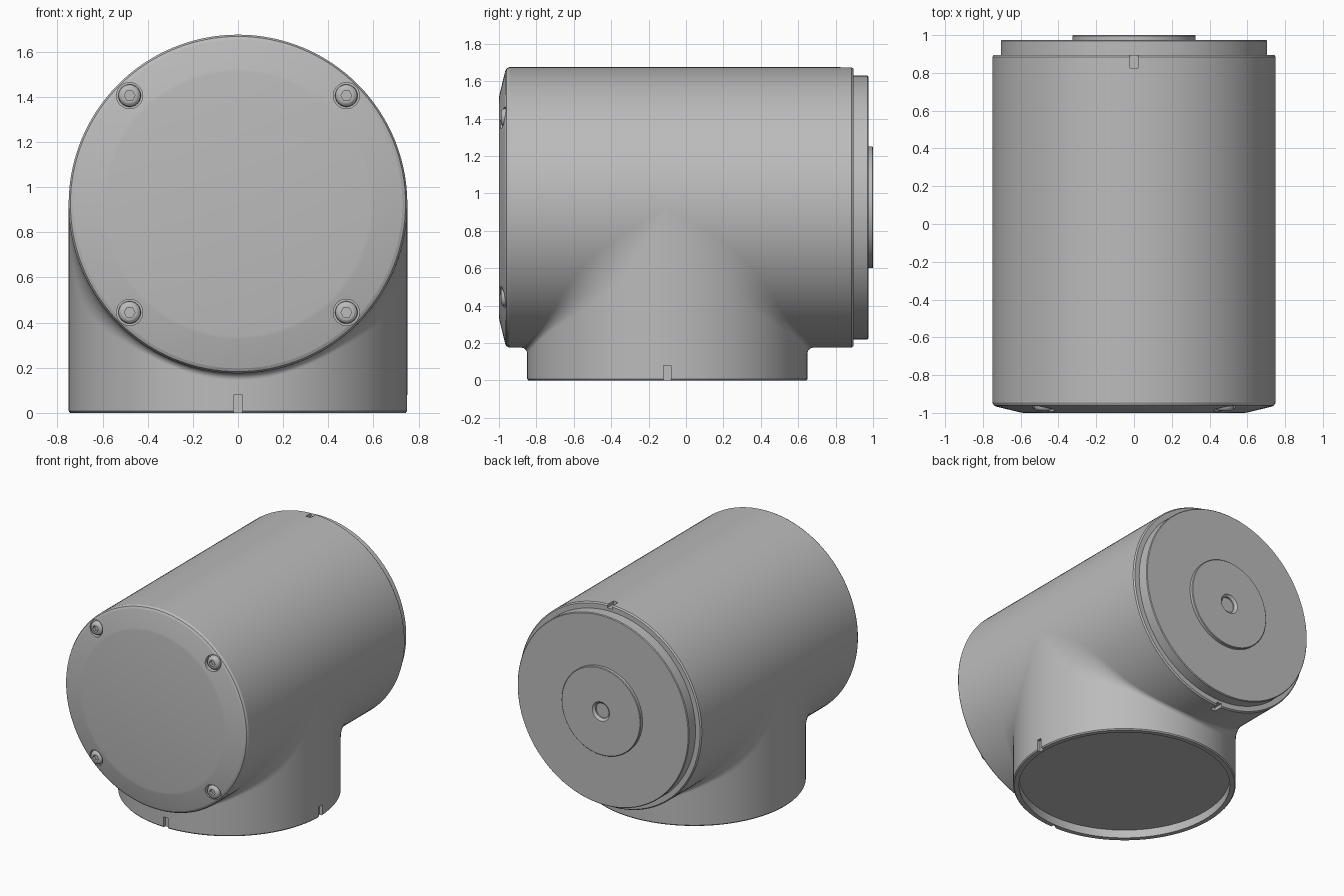
import bpy, bmesh, math
from mathutils import Matrix, Vector

if "Cube" in bpy.data.objects:
    bpy.data.objects.remove(bpy.data.objects["Cube"], do_unlink=True)

R = 0.75            # radius shared by barrel and neck
AXIS_Z = 0.925      # height of the barrel axis
NECK_Y = -0.1       # neck axis position

grey = bpy.data.materials.new("light_grey_metal")
grey.use_nodes = True
COLOUR = (0.5, 0.5, 0.5, 1)
grey.diffuse_color = COLOUR
grey.node_tree.nodes["Principled BSDF"].inputs["Base Color"].default_value = COLOUR

ALONG_Y = Matrix.Rotation(-math.pi / 2, 4, 'X')   # profile height runs along +y


def make(name, bm):
    bmesh.ops.remove_doubles(bm, verts=bm.verts, dist=1e-5)
    bmesh.ops.recalc_face_normals(bm, faces=bm.faces)
    mesh = bpy.data.meshes.new(name)
    bm.to_mesh(mesh)
    bm.free()
    mesh.materials.append(grey)
    ob = bpy.data.objects.new(name, mesh)
    bpy.context.collection.objects.link(ob)
    return ob


def lathe(name, profile, matrix, sides=128):
    """Closed solid turned from (radius, height) points."""
    bm = bmesh.new()
    rings = []
    for r, h in profile:
        rings.append([bm.verts.new(matrix @ Vector((r * math.cos(a), r * math.sin(a), h)))
                      for a in (2 * math.pi * i / sides for i in range(sides))])
    for low, high in zip(rings, rings[1:]):
        for i in range(sides):
            j = (i + 1) % sides
            bm.faces.new((low[i], low[j], high[j], high[i]))
    bm.faces.new(rings[0])
    bm.faces.new(rings[-1])
    return make(name, bm)


def box(size, centre):
    bm = bmesh.new()
    bmesh.ops.create_cube(bm, size=1, matrix=Matrix.Translation(centre) @ Matrix.Diagonal((*size, 1)))
    return make("cutter", bm)


def cut(ob, cutters):
    bpy.context.view_layer.objects.active = ob
    for c in cutters:
        mod = ob.modifiers.new("cut", 'BOOLEAN')
        mod.operation = 'DIFFERENCE'
        mod.solver = 'EXACT'
        mod.object = c
        bpy.ops.object.modifier_apply(modifier=mod.name)
        bpy.data.objects.remove(c, do_unlink=True)


def smooth(ob):
    bpy.ops.object.select_all(action='DESELECT')
    ob.select_set(True)
    bpy.context.view_layer.objects.active = ob
    bpy.ops.object.shade_smooth_by_angle(angle=math.radians(12))


parts = []
barrel_frame = Matrix.Translation((0, 0, AXIS_Z)) @ ALONG_Y
screw_spots = [(sx * 0.48, AXIS_Z + sz * 0.48) for sx in (-1, 1) for sz in (-1, 1)]

# Barrel with a sloped front rim, screw pockets and two index notches
barrel = lathe("barrel", [(0.585, -1), (0.6, -0.998), (0.728, -0.967), (0.742, -0.96), (R, -0.945),
                          (R, 0.885), (0.742, 0.895)], barrel_frame)
cutters = [lathe("cutter", [(0.058, -1.1), (0.058, -0.955)], Matrix.Translation((x, 0, z)) @ ALONG_Y, 32)
           for x, z in screw_spots]
cutters += [box((0.04, 0.12, 0.05), (0, 0.885, AXIS_Z + s * R)) for s in (-1, 1)]
cut(barrel, cutters)
parts.append(barrel)

# Stepped rear cover with a shallow centre hole
parts.append(lathe("rear_cover", [(0.705, 0.88), (0.705, 0.97), (0.7, 0.975)], barrel_frame))
hub = lathe("rear_hub", [(0.325, 0.96), (0.325, 0.996), (0.321, 1)], barrel_frame)
cut(hub, [lathe("cutter", [(0.055, 0.965), (0.055, 0.985), (0.072, 1.001), (0.072, 1.05)], barrel_frame, 48)])
parts.append(hub)

# Neck below the barrel, recessed underneath, with notches in front and on the left
neck = lathe("neck", [(0.71, 0.06), (0.71, 0), (0.743, 0), (R, 0.008), (R, AXIS_Z)],
             Matrix.Translation((0, NECK_Y, 0)))
cut(neck, [box((0.04, 0.05, 0.16), (0, NECK_Y - R, 0)), box((0.05, 0.04, 0.16), (R, NECK_Y, 0))])
parts.append(neck)

# Blend between neck and barrel, widening towards the sides
for side, label in ((-1, "front"), (1, "back")):
    bm = bmesh.new()
    rows = []
    steps, arc = 96, 16
    for i in range(steps + 1):
        t = math.pi * (i / steps - 0.5)
        r = 0.03 + 0.5 * math.sin(t) ** 6
        c = R + r
        centre = Vector((c * math.sin(t), side * c * math.cos(t), -c * math.cos(t)))
        to_barrel = -Vector((centre.x, 0, centre.z)).normalized()
        to_neck = -Vector((centre.x, centre.y, 0)).normalized()
        angle = to_barrel.angle(to_neck, 0)
        row = []
        for k in range(arc + 1):
            f = k / arc
            if angle > 1e-4:
                d = (to_barrel * math.sin((1 - f) * angle) + to_neck * math.sin(f * angle)) / math.sin(angle)
            else:
                d = to_barrel
            row.append(bm.verts.new(centre + d * r + Vector((0, NECK_Y, AXIS_Z))))
        rows.append(row)
    for a, b in zip(rows, rows[1:]):
        for k in range(arc):
            bm.faces.new((a[k], a[k + 1], b[k + 1], b[k]))
    blend = make(label + "_blend", bm)
    # Point the open strip outwards
    middle = min(blend.data.polygons, key=lambda p: abs(p.center.x))
    if middle.normal.y * side < 0 or middle.normal.z > 0:
        blend.data.flip_normals()
    parts.append(blend)

# Domed cap screws with hexagon sockets
for n, (x, z) in enumerate(screw_spots):
    frame = Matrix.Translation((x, 0, z)) @ ALONG_Y
    screw = lathe("cap_screw_%d" % (n + 1), [(0.028, -0.99), (0.036, -0.988), (0.044, -0.982), (0.049, -0.972),
                                             (0.05, -0.95)], frame, 32)
    cut(screw, [lathe("cutter", [(0.024, -1.05), (0.024, -0.965)], frame, 6)])
    parts.append(screw)

for ob in parts:
    smooth(ob)
